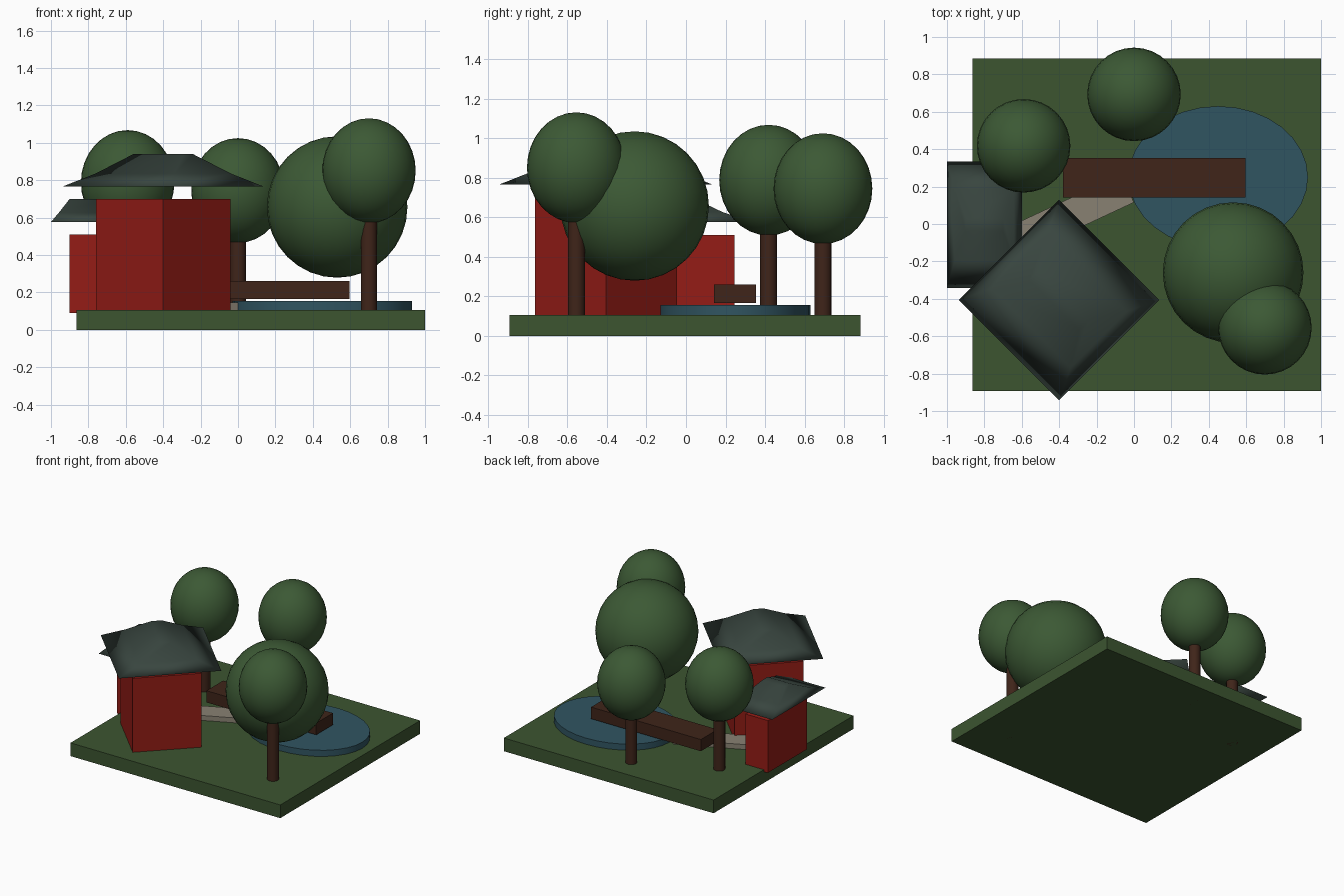
import bpy, bmesh, math
from mathutils import Matrix

if "Cube" in bpy.data.objects:
    bpy.data.objects.remove(bpy.data.objects["Cube"])


def mat(name, r, g, b):
    m = bpy.data.materials.new(name)
    m.diffuse_color = (r, g, b, 1)
    m.use_nodes = True
    m.node_tree.nodes["Principled BSDF"].inputs["Base Color"].default_value = m.diffuse_color
    return m


GRASS = mat("grass", 0.045, 0.09, 0.03)
LEAF = mat("leaf", 0.045, 0.10, 0.035)
WOOD = mat("wood", 0.05, 0.018, 0.01)
RED = mat("red_wall", 0.30, 0.012, 0.008)
TILE = mat("roof_tile", 0.04, 0.06, 0.05)
WATER = mat("water", 0.03, 0.09, 0.12)
STONE = mat("stone", 0.25, 0.22, 0.17)


def finish(o, name, material, smooth=None):
    o.name = name
    o.data.materials.append(material)
    if smooth:
        bpy.ops.object.shade_smooth_by_angle(angle=math.radians(smooth))
    return o


def box(name, center, size, material, angle=0):
    bpy.ops.mesh.primitive_cube_add(size=1, location=center, rotation=(0, 0, math.radians(angle)))
    o = bpy.context.object
    o.scale = size
    return finish(o, name, material)


def cylinder(name, center, rx, ry, depth, sides, material):
    bpy.ops.mesh.primitive_cylinder_add(vertices=sides, radius=1, depth=depth, location=center)
    o = bpy.context.object
    o.scale = (rx, ry, 1)
    return finish(o, name, material, 35)


def crown(name, center, r, rz):
    bpy.ops.mesh.primitive_uv_sphere_add(segments=32, ring_count=16, radius=1, location=center)
    o = bpy.context.object
    o.scale = (r, r, rz)
    return finish(o, name, LEAF, 60)


def roof(name, center, hx, hy, height, angle):
    # eave, middle and ridge rings: (x scale, y scale, height fraction)
    bm = bmesh.new()
    rings = []
    for sx, sy, h in ((1, 1, 0), (0.79, 0.56, 0.4), (0.5, 0.1, 1)):
        rings.append([bm.verts.new((cx * hx * sx, cy * hy * sy, h * height))
                      for cx, cy in ((-1, -1), (1, -1), (1, 1), (-1, 1))])
    bm.faces.new(rings[0][::-1])
    bm.faces.new(rings[-1])
    for a, b in zip(rings, rings[1:]):
        for i in range(4):
            j = (i + 1) % 4
            bm.faces.new((a[i], a[j], b[j], b[i]))
    for f in bm.faces:
        f.smooth = True
    me = bpy.data.meshes.new(name)
    bm.to_mesh(me)
    bm.free()
    o = bpy.data.objects.new(name, me)
    o.matrix_world = Matrix.Translation(center) @ Matrix.Rotation(math.radians(angle), 4, 'Z')
    bpy.context.collection.objects.link(o)
    return finish(o, name, TILE)


# ground, pond, path and bridge
box("ground", (0.068, -0.004, 0.053), (1.865, 1.776, 0.106), GRASS)
cylinder("pond", (0.45, 0.25, 0.128), 0.48, 0.38, 0.054, 32, WATER)
box("path", (-0.325, 0.055, 0.123), (0.64, 0.165, 0.045), STONE, 25)
box("bridge", (0.108, 0.248, 0.213), (0.976, 0.212, 0.094), WOOD)

# main house, turned 45 degrees, with floating curved roof
box("main_house", (-0.40, -0.406, 0.40), (0.508, 0.508, 0.60), RED, 45)
roof("main_roof", (-0.40, -0.406, 0.767), 0.379, 0.379, 0.172, -45)

# side house
box("side_house", (-0.80, -0.004, 0.30), (0.20, 0.50, 0.42), RED)
roof("side_roof", (-0.80, -0.004, 0.577), 0.20, 0.338, 0.123, 0)

# trees
for i, (x, y, z) in enumerate(((0.70, -0.555, 0.851), (0, 0.693, 0.745), (-0.59, 0.418, 0.788)), 1):
    top = z - 0.12
    cylinder(f"trunk_{i}", (x, y, top / 2), 0.043, 0.043, top, 16, WOOD)
    crown(f"crown_{i}", (x, y, z), 0.25, 0.28)

# large round bush without trunk
crown("large_crown", (0.53, -0.26, 0.657), 0.376, 0.378)
